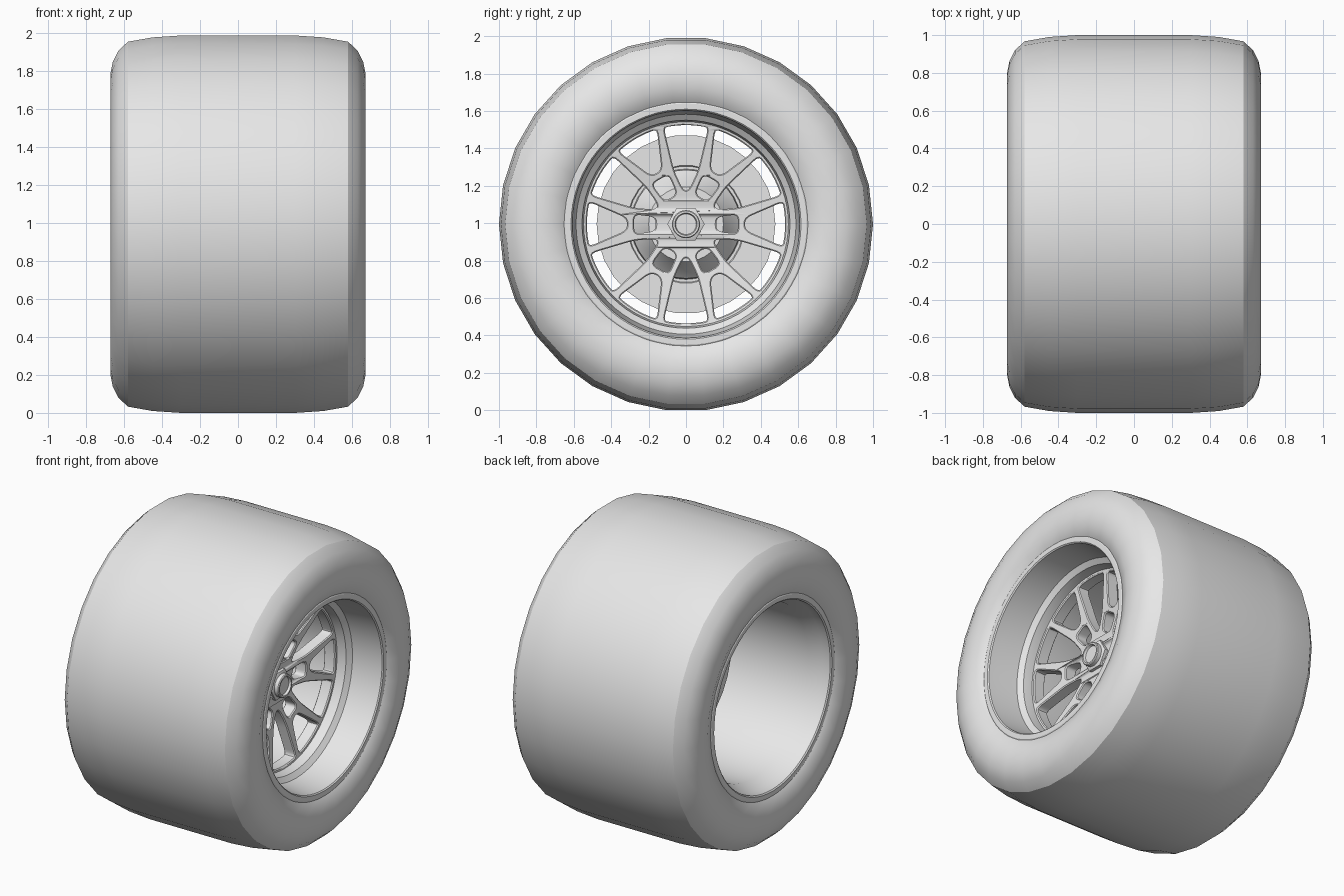
import bpy
import bmesh
from math import sin, cos, radians, hypot
from mathutils import Vector

cube = bpy.data.objects.get("Cube")
if cube:
    bpy.data.objects.remove(cube)

AXLE_Z = 0.9945
grey = bpy.data.materials.new("plain_grey")
grey.use_nodes = True
grey.diffuse_color = (0.8, 0.8, 0.8, 1)
grey.node_tree.nodes["Principled BSDF"].inputs["Base Color"].default_value = (0.8, 0.8, 0.8, 1)


def finish(name, bm, angle=32):
    """Turn a bmesh into a shaded object on the axle line."""
    bmesh.ops.remove_doubles(bm, verts=bm.verts, dist=0.0004)
    bmesh.ops.recalc_face_normals(bm, faces=bm.faces)
    mesh = bpy.data.meshes.new(name)
    bm.to_mesh(mesh)
    bm.free()
    mesh.materials.append(grey)
    mesh.shade_smooth()
    mesh.set_sharp_from_angle(angle=radians(angle))
    obj = bpy.data.objects.new(name, mesh)
    obj.location.z = AXLE_Z
    bpy.context.collection.objects.link(obj)
    return obj


def lathe(name, profile, steps, closed=False, angle=32):
    """Spin (x, radius) points around the axle."""
    bm = bmesh.new()
    verts = [bm.verts.new((x, r, 0)) for x, r in profile]
    pairs = list(zip(verts, verts[1:]))
    if closed:
        pairs.append((verts[-1], verts[0]))
    edges = [bm.edges.new(p) for p in pairs]
    bmesh.ops.spin(bm, geom=verts + edges, cent=(0, 0, 0), axis=(1, 0, 0),
                   angle=radians(360), steps=steps, use_duplicate=False)
    return finish(name, bm, angle)


def polar(r, deg):
    return Vector((r * cos(radians(deg)), r * sin(radians(deg))))


def rounded(corners, size):
    """Round each corner of a 2D outline with a short arc."""
    out = []
    for i, p in enumerate(corners):
        a, b = corners[i - 1] - p, corners[(i + 1) % len(corners)] - p
        a = p + a.normalized() * min(size, a.length * 0.45)
        b = p + b.normalized() * min(size, b.length * 0.45)
        for k in range(5):
            t = k / 4
            out.append(a * (1 - t) ** 2 + p * 2 * t * (1 - t) + b * t * t)
    return out


# Tyre: wide slick tread, rounded shoulders, slightly bulged sidewalls
half = [(0.3, 1.0), (0.45, 0.99), (0.58, 0.967), (0.63, 0.92), (0.66, 0.86),
        (0.672, 0.8), (0.668, 0.73), (0.635, 0.65), (0.6, 0.62)]
lathe("tyre", half + [(-x, r) for x, r in reversed(half)], 30, closed=True)

# Rim: lips on both sides, deep front dish, stepped seat, long rear barrel
rim = [(0.6, 0.652), (0.636, 0.652), (0.64, 0.645), (0.64, 0.615), (0.633, 0.608),
       (0.58, 0.604), (0.43, 0.588), (0.405, 0.556), (0.35, 0.547),
       (0.28, 0.547), (0.25, 0.57), (-0.5, 0.57), (-0.58, 0.605),
       (-0.633, 0.61), (-0.64, 0.618), (-0.64, 0.645), (-0.636, 0.652), (-0.6, 0.652)]
lathe("rim", rim, 72, closed=True, angle=25)

# Wheel face: one disc pierced by hub pockets and two sorts of spoke window
curve = bpy.data.curves.new("spokes_outline", "CURVE")
curve.dimensions = "2D"
curve.fill_mode = "BOTH"
curve.extrude = 0.035
curve.bevel_depth = 0.006
curve.bevel_resolution = 0
curve.offset = -0.004


def outline(points):
    spline = curve.splines.new("POLY")
    spline.points.add(len(points) - 1)
    for pt, p in zip(spline.points, points):
        pt.co = (p.x, p.y, 0, 1)
    spline.use_cyclic_u = True


def window(mid, spread, inner):
    arc = [polar(0.532, mid + spread * k / 3) for k in range(-3, 4)]
    outline(rounded(arc + inner, 0.04))


outline([polar(0.552, k * 5) for k in range(72)])
for k in range(6):
    a = k * 60
    window(a, 13.2, [polar(0.315, a + 6), polar(0.315, a - 6)])
    window(a + 30, 13.2, [polar(0.29, a + 43), polar(0.18, a + 35),
                          polar(0.18, a + 25), polar(0.29, a + 17)])
    outline(rounded([polar(0.285, a - 11), polar(0.285, a + 11),
                     polar(0.165, a + 14), polar(0.165, a - 14)], 0.035))

temp = bpy.data.objects.new("spokes_outline", curve)
bpy.context.collection.objects.link(temp)
flat = bpy.data.meshes.new_from_object(temp.evaluated_get(bpy.context.evaluated_depsgraph_get()))
bm = bmesh.new()
bm.from_mesh(flat)
bpy.data.objects.remove(temp)
bpy.data.meshes.remove(flat)
for v in bm.verts:
    y, z, depth = v.co
    # dish the spokes inwards towards the hub
    v.co = (0.305 + depth - 0.08 * (1 - hypot(y, z) / 0.55), y, z)
finish("spokes", bm)

# Hub: collar, hexagonal nut and hollow axle tip
lathe("hub_collar", [(0.2, 0.0), (0.2, 0.15), (0.27, 0.15), (0.285, 0.135),
                     (0.285, 0.0)], 36)
lathe("hub_nut", [(0.27, 0.0), (0.27, 0.1), (0.312, 0.1), (0.32, 0.085),
                  (0.32, 0.0)], 6)
lathe("axle_tip", [(0.3, 0.075), (0.345, 0.075), (0.35, 0.07), (0.35, 0.06),
                   (0.335, 0.055), (0.335, 0.0)], 32)

# Brake disc and its tapered carrier behind the spokes
lathe("brake_disc", [(0.0, 0.0), (0.0, 0.478), (0.05, 0.478), (0.05, 0.315),
                     (0.04, 0.31), (0.04, 0.0)], 30)
lathe("disc_carrier", [(0.04, 0.295), (0.08, 0.29), (0.12, 0.25), (0.2, 0.2), (0.2, 0.0)], 36)
